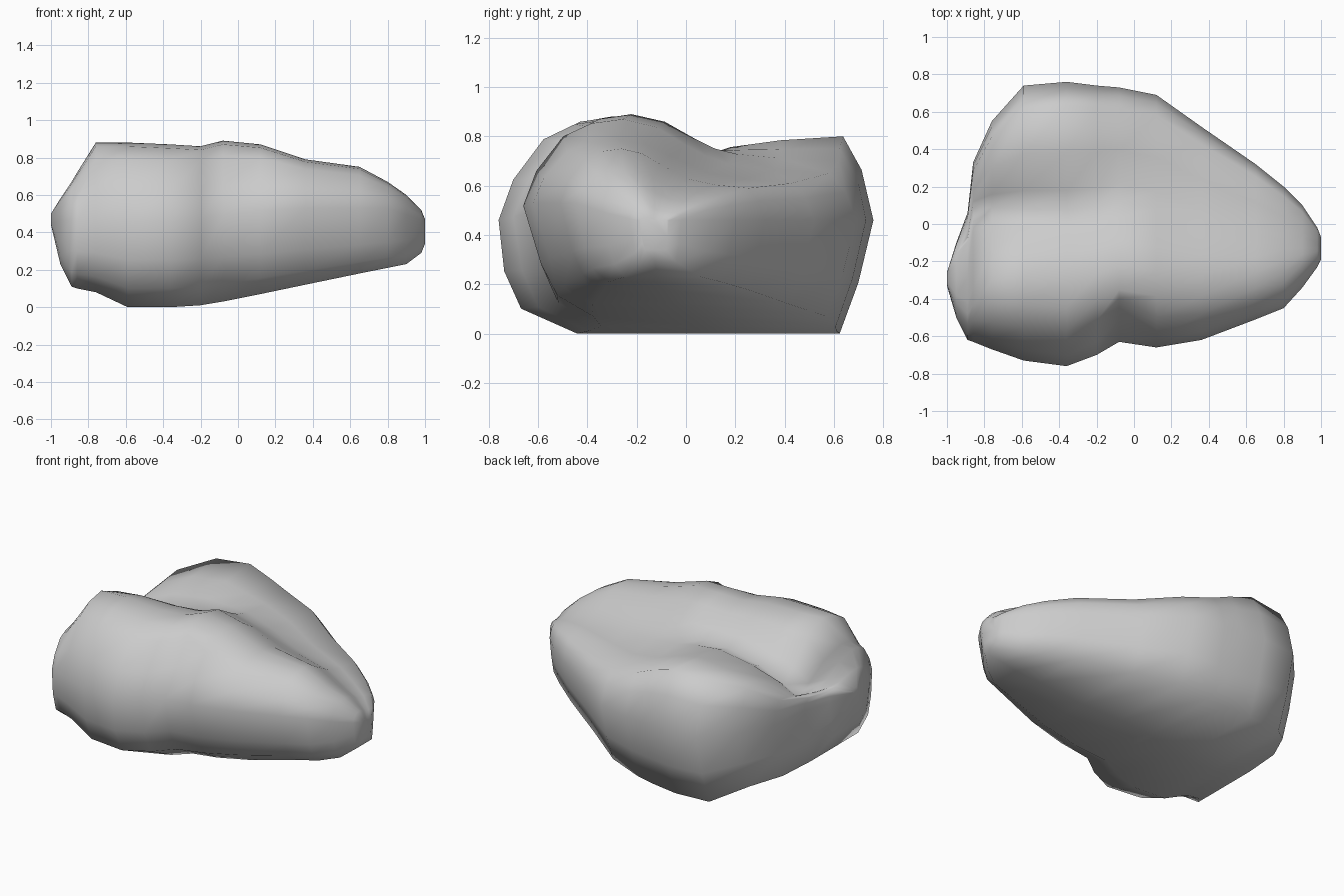
import bpy, bmesh

cube = bpy.data.objects.get("Cube")
if cube:
    bpy.data.objects.remove(cube, do_unlink=True)

MID = .46  # height of the widest girth

# Slices: x, front y, back y, base z, ridge z, groove z, back lobe z
SLICES = [
    (-1, -.33, -.26, .44, .5, .49, .49),
    (-.95, -.5, -.1, .23, .58, .55, .53),
    (-.89, -.62, .06, .11, .67, .53, .53),
    (-.86, -.63, .33, .1, .72, .54, .6),
    (-.76, -.67, .55, .08, .88, .6, .72),
    (-.59, -.73, .74, 0, .88, .67, .78),
    (-.36, -.76, .76, 0, .87, .72, .8),
    (-.2, -.7, .74, .01, .86, .74, .75),
    (-.08, -.63, .73, .03, .89, .75, .7),
    (.12, -.66, .69, .07, .87, .72, .65),
    (.36, -.62, .52, .12, .79, .69, .61),
    (.65, -.51, .32, .18, .75, .66, .59),
    (.8, -.45, .2, .21, .67, .61, .56),
    (.9, -.34, .1, .23, .6, .56, .53),
    (.98, -.23, -.02, .29, .52, .5, .49),
    (1, -.19, -.07, .34, .47, .46, .46),
]


def mix(a, b, t):
    return a + (b - a) * t


def section(x, front, back, base, ridge, groove, lobe):
    """Closed outline of one slice, from the base round the front and over."""
    ridge_y = mix(front, back, .3)
    # The groove swings back towards the side cleft
    groove_y = mix(front, back, .55 + max(0, -.7 - x) * 1.2)
    # Dent between the two front bulges
    dent = max(0, 1 - abs(x + .08) / .14) * .07
    # The right bulge leans in under a higher brow than the left one
    lean = min(1, max(0, (x + .3) / .5))
    brow = MID + .07 * lean * min(1, (1 - x) * 5)
    outline = [
        (mix(front, back, .5), base),
        (mix(front, back, .21), base),
        (mix(front, back, mix(.06, .11, lean)), mix(base, MID, .22)),
        (mix(front, back, mix(.015, .06, lean)), mix(base, MID, .55)),
        (front, brow),
        (mix(front, ridge_y, .13) + dent, mix(brow, ridge, .4)),
        (mix(front, ridge_y, .4) + dent, mix(brow, ridge, .8)),
        (mix(front, ridge_y, .68), mix(brow, ridge, .95)),
        (ridge_y, ridge),
        (mix(ridge_y, groove_y, .4), mix(ridge, groove, .22)),
        (mix(ridge_y, groove_y, .75), mix(ridge, groove, .7)),
        (groove_y, groove),
        (mix(groove_y, back, .15), mix(groove, lobe, .45)),
        (mix(groove_y, back, .45), mix(groove, lobe, .8)),
        (mix(groove_y, back, .82), lobe),
        (mix(groove_y, back, .93), mix(MID, lobe, .6)),
        (back, MID),
        (mix(front, back, .96), mix(base, MID, .45)),
        (mix(front, back, .91), base),
    ]
    return [(x, y, z) for y, z in outline]


# Loft the slices into a closed boulder
bm = bmesh.new()
rings = [[bm.verts.new(point) for point in section(*row)] for row in SLICES]
for ring, following in zip(rings, rings[1:]):
    for i in range(len(ring)):
        bm.faces.new((ring[i - 1], ring[i], following[i], following[i - 1]))
bm.faces.new(rings[0])
bm.faces.new(rings[-1])
bmesh.ops.recalc_face_normals(bm, faces=bm.faces)

mesh = bpy.data.meshes.new("boulder")
bm.to_mesh(mesh)
bm.free()
boulder = bpy.data.objects.new("boulder", mesh)
bpy.context.collection.objects.link(boulder)

# Plain stone colour
stone = bpy.data.materials.new("pale_grey_stone")
stone.use_nodes = True
colour = (.6, .6, .6, 1)
stone.diffuse_color = colour
stone.node_tree.nodes["Principled BSDF"].inputs["Base Color"].default_value = colour
mesh.materials.append(stone)

# Soft shading over the whole surface
bpy.context.view_layer.objects.active = boulder
boulder.select_set(True)
bpy.ops.object.shade_smooth()
